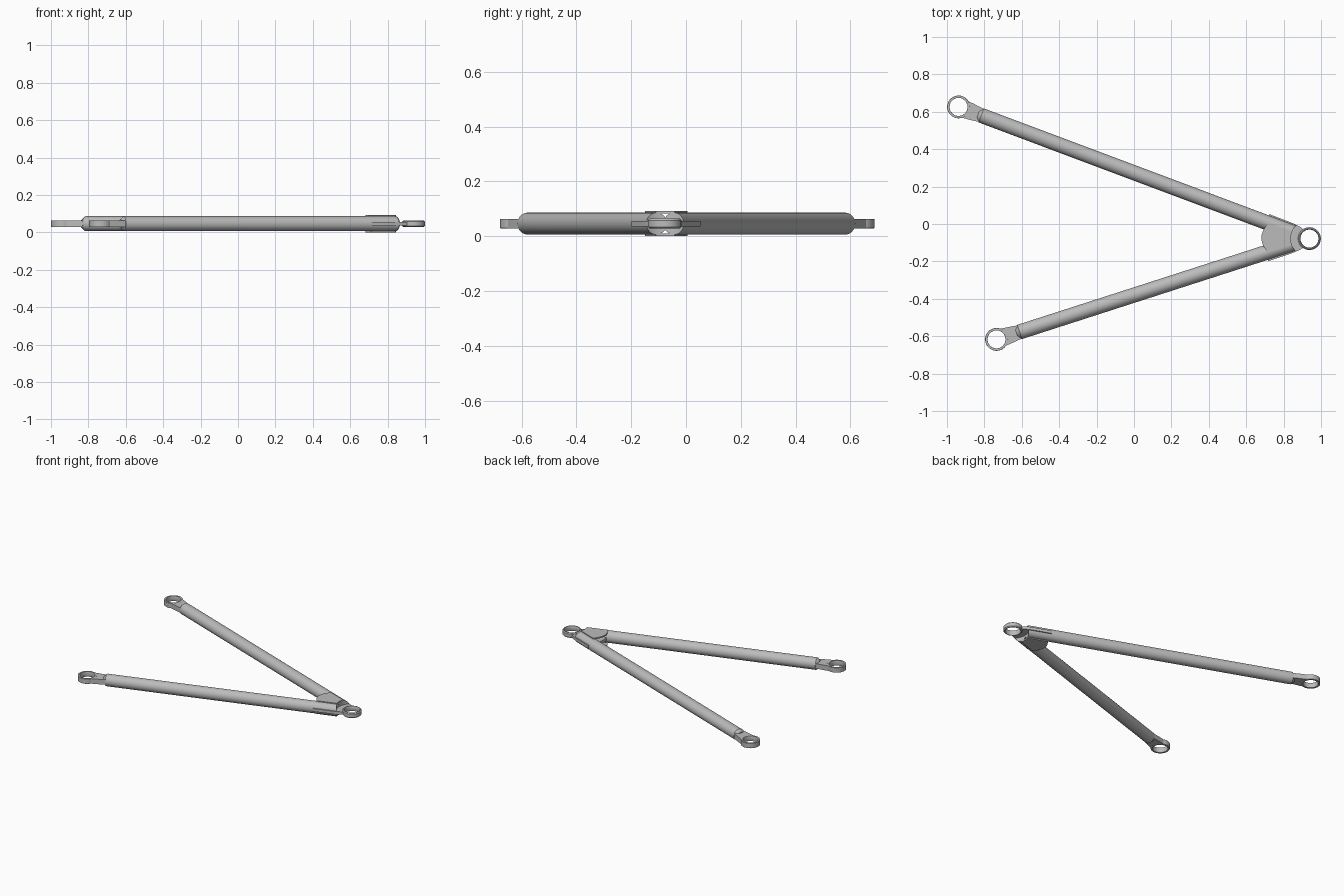
import bpy, bmesh
from math import cos, sin, pi, radians, sqrt
from mathutils import Vector, Matrix

cube = bpy.data.objects.get("Cube")
if cube:
    bpy.data.objects.remove(cube)

MID = 0.046                      # height of the arm's middle plane
TUBE_R, EYE_R, HOLE_R = 0.04, 0.061, 0.048
TRIM = 0.1                       # clearance circle around the apex eye
APEX = Vector((0.938, -0.078, MID))
EYES = {"back": Vector((-0.938, 0.626, MID)), "front": Vector((-0.735, -0.617, MID))}

steel = bpy.data.materials.new("grey_steel")
steel.use_nodes = True
steel.diffuse_color = (0.5, 0.5, 0.5, 1)
steel.node_tree.nodes["Principled BSDF"].inputs["Base Color"].default_value = (0.5, 0.5, 0.5, 1)


def add_object(name, bm, matrix=Matrix()):
    bmesh.ops.recalc_face_normals(bm, faces=bm.faces)
    mesh = bpy.data.meshes.new(name)
    bm.to_mesh(mesh)
    bm.free()
    mesh.materials.append(steel)
    obj = bpy.data.objects.new(name, mesh)
    obj.matrix_world = matrix
    bpy.context.collection.objects.link(obj)
    bpy.ops.object.select_all(action="DESELECT")
    obj.select_set(True)
    bpy.context.view_layer.objects.active = obj
    bpy.ops.object.shade_smooth_by_angle(angle=radians(35))
    return obj


def plate(name, outline, z0, z1, matrix=Matrix()):
    """Flat plate extruded from a 2D outline."""
    bm = bmesh.new()
    face = bm.faces.new([bm.verts.new((p[0], p[1], z0)) for p in outline])
    ext = bmesh.ops.extrude_face_region(bm, geom=[face])
    top = [v for v in ext["geom"] if isinstance(v, bmesh.types.BMVert)]
    bmesh.ops.translate(bm, vec=(0, 0, z1 - z0), verts=top)
    bmesh.ops.triangulate(bm, faces=[f for f in bm.faces if len(f.verts) > 4])
    return add_object(name, bm, matrix)


def eye_ring(name, centre, half, bevel):
    """Ring with chamfered rims, lathed about z."""
    a, b = HOLE_R, EYE_R
    profile = [(a, bevel - half), (a + bevel / 2, -half), (b - bevel, -half), (b, bevel - half),
               (b, half - bevel), (b - bevel, half), (a + bevel / 2, half), (a, half - bevel)]
    bm = bmesh.new()
    n = 48
    rings = [[bm.verts.new((r * cos(2 * pi * i / n), r * sin(2 * pi * i / n), z))
              for r, z in profile] for i in range(n)]
    for i in range(n):
        p, q = rings[i], rings[(i + 1) % n]
        for j in range(len(profile)):
            k = (j + 1) % len(profile)
            bm.faces.new((p[j], q[j], q[k], p[k]))
    add_object(name, bm, Matrix.Translation(centre))


def arc(radius, start, end, n=12, centre=(0, 0)):
    return [(centre[0] + radius * cos(start + (end - start) * i / n),
             centre[1] + radius * sin(start + (end - start) * i / n)) for i in range(n + 1)]


def tube(name, length, matrix):
    """Tube along local x: chamfered outer end, apex end trimmed to the clearance circle."""
    n = 32
    bm = bmesh.new()
    rings = []
    for x, r in ((0.112, 0.024), (0.13, TUBE_R), (None, TUBE_R)):
        ring = []
        for i in range(n):
            y, z = r * cos(2 * pi * i / n), r * sin(2 * pi * i / n)
            u = x if x is not None else length - sqrt(TRIM ** 2 - y ** 2)
            ring.append(bm.verts.new((u, y, z)))
        rings.append(ring)
    for p, q in zip(rings, rings[1:]):
        for i in range(n):
            k = (i + 1) % n
            bm.faces.new((p[i], p[k], q[k], q[i]))
    bm.faces.new(rings[0])
    # concave end cap in vertical strips
    end = rings[-1]
    for i in range(n // 2):
        strip = [end[i], end[i + 1], end[-i - 1], end[-i % n]]
        bm.faces.new(list(dict.fromkeys(strip)))
    add_object(name, bm, matrix)


# Two arms: eye, flared tongue and tube
eye_ring("apex_eye", APEX, 0.018, 0.006)
for side, centre in EYES.items():
    along = APEX - centre
    heading = math_angle = Vector((1, 0)).angle_signed(along.xy) * -1
    frame = Matrix.Translation(centre) @ Matrix.Rotation(heading, 4, "Z")
    eye_ring(side + "_eye", centre, 0.0175, 0.001)
    upper = [(0.075, 0.044), (0.115, 0.039), (0.15, 0.034)]
    outline = arc(0.055, radians(-62), radians(62)) + upper + [(x, -y) for x, y in reversed(upper)]
    plate(side + "_tongue", outline, -0.0174, 0.0174, frame)
    tube(side + "_tube", along.length, frame)

# Directions from the apex along each tube, and outward normals
d1 = (EYES["back"] - APEX).xy.normalized()
d2 = (EYES["front"] - APEX).xy.normalized()
n1, n2 = Vector((-d1.y * -1, d1.x * -1)), Vector((-d2.y, d2.x))
a1 = Vector((1, 0)).angle_signed(d1) * -1 % (2 * pi)
a2 = Vector((1, 0)).angle_signed(d2) * -1 % (2 * pi)


def bulged_edge(reach, bulge, n=10):
    """Rounded rear edge running from the front tube to the back tube."""
    points = []
    for i in range(n + 1):
        t = i / n
        p = (d2 * reach).lerp(d1 * reach, t)
        points.append((p.x - bulge * 4 * t * (1 - t), p.y))
    return points


# Upper and lower gussets resting on the tubes
gusset = arc(TRIM, a1, a2) + bulged_edge(0.235, 0.035)
at_apex = Matrix.Translation(APEX)
plate("upper_gusset", gusset, 0.037, MID, at_apex)
plate("lower_gusset", gusset, -MID, -0.037, at_apex)

# Middle web: neck of the apex eye, with narrow tabs along the outside of the tubes
wing1 = [d1 * u + n1 * w for u, w in ((0.07, 0.042), (0.114, 0.046), (0.247, 0.047))]
wing2 = [d2 * u + n2 * w for u, w in ((0.247, 0.047), (0.114, 0.046), (0.07, 0.042))]
web = arc(0.056, radians(238), radians(122)) + wing1 + list(reversed(bulged_edge(0.24, 0.02))) + wing2
plate("apex_web", web, -0.01, 0.01, at_apex)
